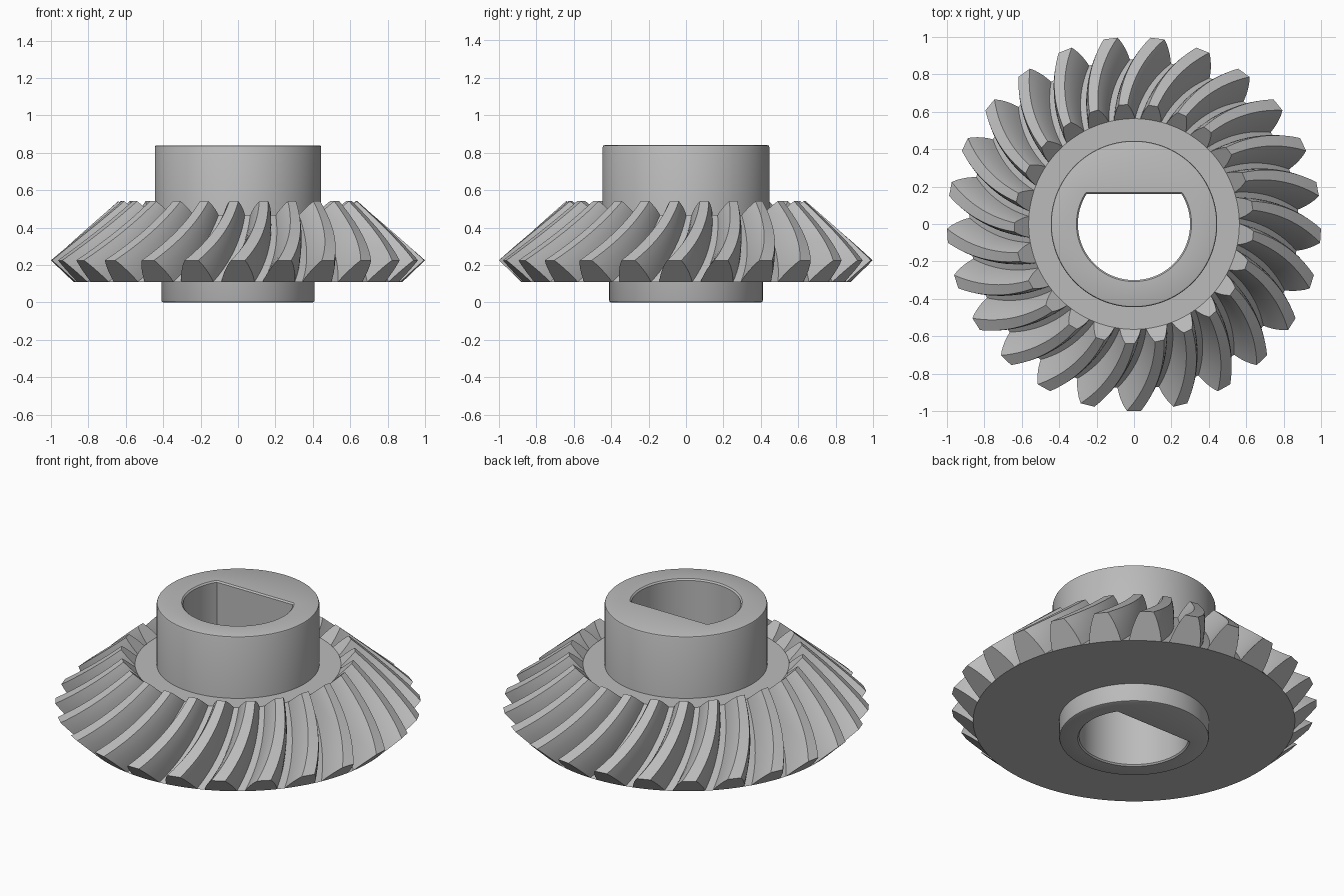
import bpy, bmesh
from math import sin, cos, pi, radians, asin

cube = bpy.data.objects.get("Cube")
if cube:
    bpy.data.objects.remove(cube, do_unlink=True)

steel = bpy.data.materials.new("grey_steel")
steel.use_nodes = True
GREY = (0.5, 0.5, 0.5, 1)
steel.diffuse_color = GREY
steel.node_tree.nodes["Principled BSDF"].inputs["Base Color"].default_value = GREY


def finish(bm, name):
    """Turn a bmesh into a smooth shaded object with sharp edges kept."""
    bmesh.ops.recalc_face_normals(bm, faces=bm.faces)
    mesh = bpy.data.meshes.new(name)
    bm.to_mesh(mesh)
    bm.free()
    mesh.materials.append(steel)
    obj = bpy.data.objects.new(name, mesh)
    bpy.context.collection.objects.link(obj)
    bpy.ops.object.select_all(action='DESELECT')
    obj.select_set(True)
    bpy.context.view_layer.objects.active = obj
    bpy.ops.object.shade_smooth_by_angle(angle=radians(25))


def bridge(bm, a, b):
    """Quads between two closed rings of equal length."""
    n = len(a)
    for i in range(n):
        j = (i + 1) % n
        bm.faces.new((a[i], a[j], b[j], b[i]))


# Hub: round outside, D-shaped bore with its flat towards the back
BORE, FLAT = 0.3, 0.16
corner = asin(FLAT / BORE)
angles = sorted([2 * pi * i / 96 for i in range(96)] + [corner, pi - corner])


def bore_ring(bm, grow, z):
    r, flat = BORE + grow, FLAT + grow
    return [bm.verts.new((r * cos(a), min(r * sin(a), flat), z)) for a in angles]


def round_ring(bm, r, z):
    return [bm.verts.new((r * cos(a), r * sin(a), z)) for a in angles]


bm = bmesh.new()
rings = [bore_ring(bm, g, z) for g, z in ((0.008, 0), (0, 0.008), (0, 0.832), (0.008, 0.84))]
outline = ((0.435, 0.84), (0.442, 0.837), (0.445, 0.83), (0.445, 0.3),
           (0.41, 0.3), (0.41, 0.01), (0.407, 0.003), (0.4, 0))
rings += [round_ring(bm, r, z) for r, z in outline]
for a, b in zip(rings, rings[1:] + rings[:1]):
    bridge(bm, a, b)
finish(bm, "hub")

# Toothed bevel body: one tooth outline scaled towards the cone apex while twisting
TEETH, STEPS, APEX, INNER = 25, 14, 1.102, 0.64
PITCH = 2 * pi / TEETH
TWIST = radians(12.4)
ROOT_R, ROOT_Z, TIP_R, TIP_Z = 0.88, 0.11, 1.0, 0.225
flank = [(0, 0.4), (0.2, 0.365), (0.4, 0.325), (0.6, 0.275), (0.8, 0.22), (1, 0.15)]
profile = [(-w, h) for h, w in flank] + [(w, h) for h, w in reversed(flank)]
UNDER = [-0.2, 0, 0.2]


def point(bm, t, tooth, w, h):
    s = 1 + (INNER - 1) * t
    a = -pi / 2 + (tooth + w) * PITCH + TWIST * (t + 0.4 * t * (1 - t))
    r = (ROOT_R + (TIP_R - ROOT_R) * h) * s
    z = APEX + (ROOT_Z + (TIP_Z - ROOT_Z) * h - APEX) * s
    return bm.verts.new((r * cos(a), r * sin(a), z))


bm = bmesh.new()
sections = []
for i in range(STEPS + 1):
    t = i / STEPS
    sections.append([[point(bm, t, k, w, h) for w, h in profile + [(0.5, 0)]]
                     for k in range(TEETH)])
flat = [[v for tooth in sec for v in tooth] for sec in sections]
for a, b in zip(flat, flat[1:]):
    bridge(bm, a, b)

# Tooth end faces and the flat web on each side
bores = []
for t, sec in ((0, sections[0]), (1, sections[-1])):
    root = []
    for k, tooth in enumerate(sec):
        base = [point(bm, t, k, w, 0) for w in UNDER]
        bm.faces.new(tooth[:-1] + base[::-1])
        root += [tooth[0], *base, tooth[-2], tooth[-1]]
    inner = []
    for v in root:
        f = 0.36 / v.co.xy.length
        inner.append(bm.verts.new((v.co.x * f, v.co.y * f, v.co.z)))
    bridge(bm, root, inner)
    bores.append(inner)
bridge(bm, *bores)
finish(bm, "toothed_body")
